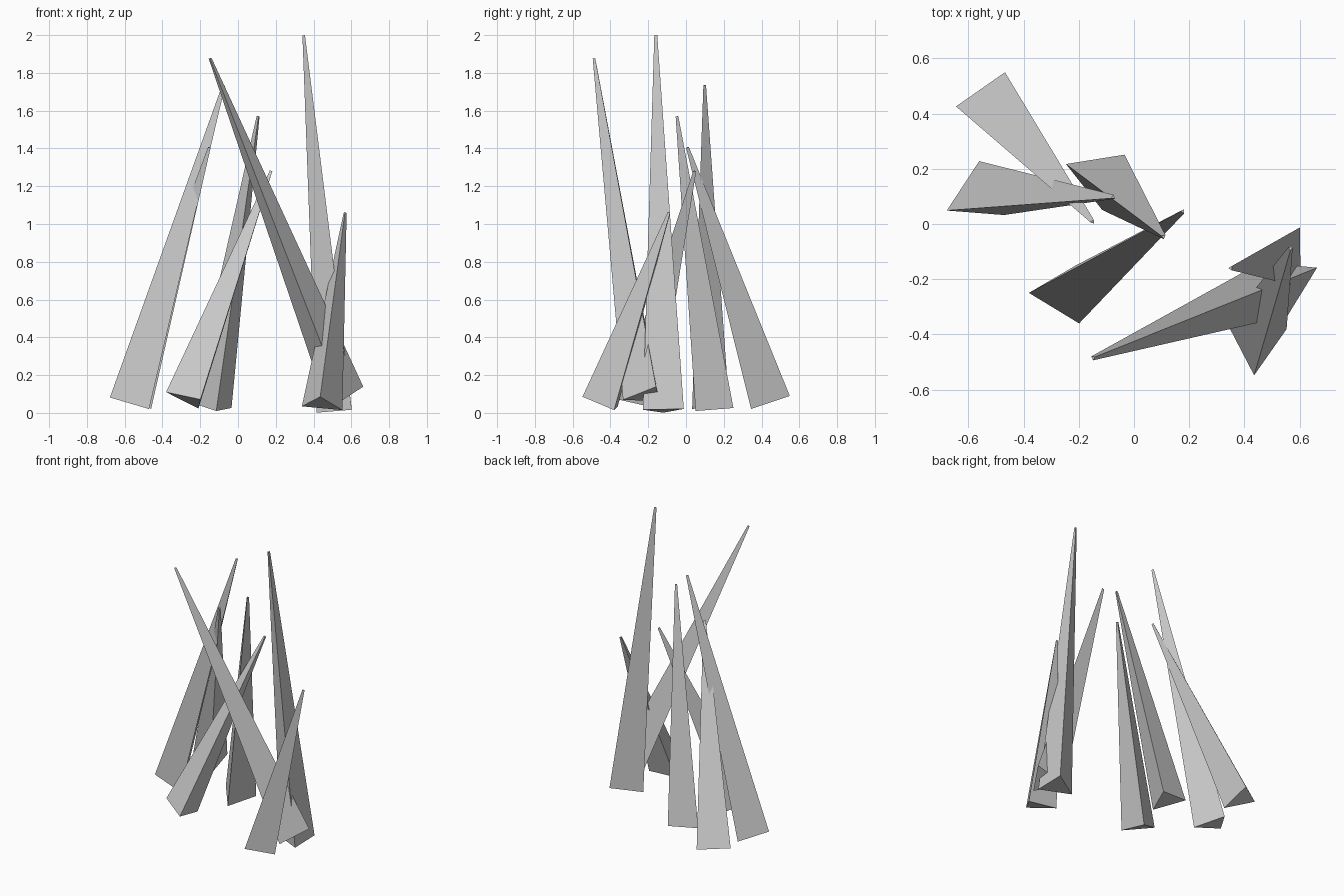
import bpy
import math
from mathutils import Vector, Quaternion

if "Cube" in bpy.data.objects:
    bpy.data.objects.remove(bpy.data.objects["Cube"])

BASE_RADIUS, TIP_RADIUS = 0.125, 0.009


def spike(name, base, tip, corner):
    """Three-sided tapered spike; corner is the position of one base corner."""
    base, tip = Vector(base), Vector(tip)
    axis = (tip - base).normalized()
    out = Vector(corner) - base
    out = (out - axis * out.dot(axis)).normalized()
    spokes = [Quaternion(axis, math.radians(a)) @ out for a in (0, 120, 240)]
    verts = [base + s * BASE_RADIUS for s in spokes] + [tip + s * TIP_RADIUS for s in spokes]
    faces = [(2, 1, 0), (3, 4, 5)]
    faces += [(i, (i + 1) % 3, 3 + (i + 1) % 3, 3 + i) for i in range(3)]
    mesh = bpy.data.meshes.new(name)
    mesh.from_pydata(verts, [], faces)
    obj = bpy.data.objects.new(name, mesh)
    bpy.context.collection.objects.link(obj)


# Spikes: base centre, tip centre, one base corner
spikes = [
    ((-0.524, 0.44, 0.07), (-0.15, 0.008, 1.405), (-0.457, 0.34, 0.02)),
    ((-0.57, 0.103, 0.05), (-0.075, 0.097, 1.735), (-0.56, 0.23, 0.05)),
    ((-0.132, 0.173, 0.03), (0.107, -0.046, 1.57), (-0.115, 0.05, 0.01)),
    ((-0.263, -0.253, 0.068), (0.177, 0.046, 1.28), (-0.21, -0.15, 0.023)),
    ((0.56, -0.21, 0.09), (-0.148, -0.485, 1.877), (0.67, -0.155, 0.14)),
    ((0.442, -0.43, 0.045), (0.567, -0.088, 1.06), (0.435, -0.55, 0.085)),
    ((0.54, -0.12, 0.013), (0.35, -0.16, 1.999), (0.415, -0.12, 0.0)),
]
for i, (base, tip, corner) in enumerate(spikes, 1):
    spike(f"spike_{i}", base, tip, corner)
